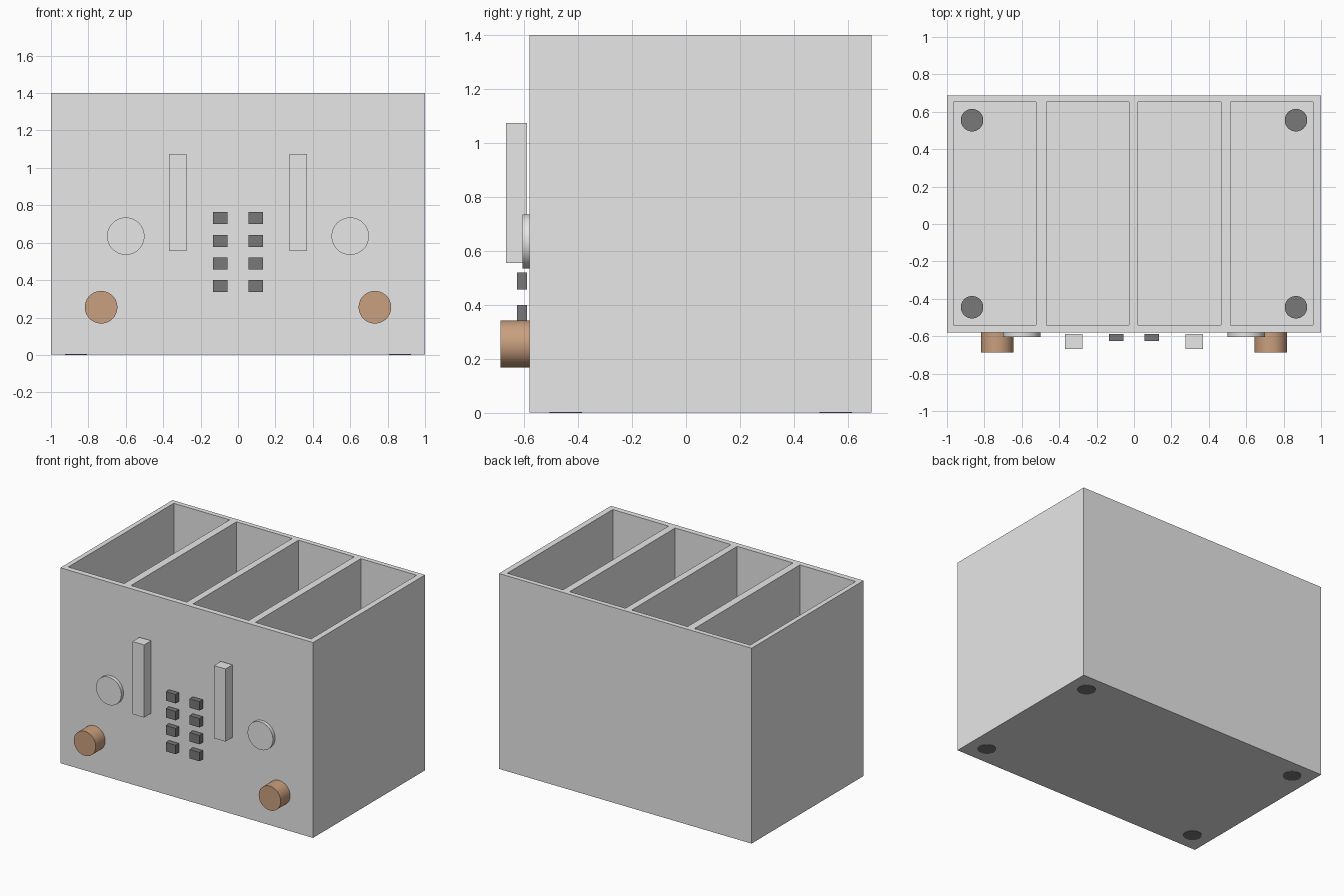
import bpy
import bmesh
import math
from mathutils import Matrix, Vector

cube = bpy.data.objects.get("Cube")
if cube:
    bpy.data.objects.remove(cube, do_unlink=True)


def material(name, rgb):
    m = bpy.data.materials.new(name)
    m.use_nodes = True
    m.diffuse_color = (*rgb, 1)
    m.node_tree.nodes["Principled BSDF"].inputs["Base Color"].default_value = (*rgb, 1)
    return m


GREY = material("light grey", (0.8, 0.8, 0.8))
DARK = material("dark grey", (0.19, 0.19, 0.195))
COPPER = material("copper", (0.59, 0.35, 0.21))


def finish(name, bm, mat):
    mesh = bpy.data.meshes.new(name)
    bm.to_mesh(mesh)
    bm.free()
    mesh.materials.append(mat)
    obj = bpy.data.objects.new(name, mesh)
    bpy.context.collection.objects.link(obj)
    return obj


def boxes(name, bounds, mat):
    """One object made of boxes, each given as (low corner, high corner)."""
    bm = bmesh.new()
    for lo, hi in bounds:
        lo, hi = Vector(lo), Vector(hi)
        bmesh.ops.create_cube(bm, size=1, matrix=Matrix.Translation((lo + hi) / 2)
                              @ Matrix.Diagonal((*(hi - lo), 1)))
    return finish(name, bm, mat)


def cylinder(name, center, radius, depth, mat, facing_front=True):
    bm = bmesh.new()
    turn = Matrix.Rotation(math.pi / 2 if facing_front else 0, 4, 'X')
    bmesh.ops.create_cone(bm, cap_ends=True, segments=48, radius1=radius, radius2=radius,
                          depth=depth, matrix=Matrix.Translation(center) @ turn)
    obj = finish(name, bm, mat)
    bpy.ops.object.select_all(action='DESELECT')
    obj.select_set(True)
    bpy.context.view_layer.objects.active = obj
    bpy.ops.object.shade_smooth_by_angle(angle=math.radians(30))
    return obj


FRONT, BACK, HEIGHT = -0.58, 0.687, 1.4

# Housing with four deep slots
body = boxes("body", [((-1, FRONT, 0.002), (1, BACK, HEIGHT))], GREY)
slots = boxes("slot_cutter", [((x - 0.221, -0.54, 0.035), (x + 0.221, 0.652, HEIGHT + 0.1))
                              for x in (-0.744, -0.248, 0.243, 0.737)], GREY)
slots.hide_render = True
cut = body.modifiers.new("slots", 'BOOLEAN')
cut.operation = 'DIFFERENCE'
cut.solver = 'EXACT'
cut.object = slots
bpy.context.view_layer.objects.active = body
bpy.ops.object.modifier_apply(modifier=cut.name)
bpy.data.objects.remove(slots, do_unlink=True)

for side, s in (("left", 1), ("right", -1)):
    # Lever, dial and knob
    boxes(f"{side}_lever", [((s * 0.322 - 0.046, -0.667, 0.555),
                             (s * 0.322 + 0.046, -0.589, 1.075))], GREY)
    cylinder(f"{side}_dial", (s * 0.6, FRONT - 0.0125, 0.635), 0.1, 0.025, GREY)
    cylinder(f"{side}_knob", (s * 0.732, FRONT - 0.0535, 0.255), 0.087, 0.107, COPPER)
    # Column of four buttons
    for i in range(4):
        x, z = s * 0.0945, 0.368 + 0.121 * i
        boxes(f"{side}_button_{i + 1}", [((x - 0.039, -0.626, z - 0.032),
                                          (x + 0.039, -0.589, z + 0.032))], DARK)
    # Feet, reaching through the slot floors
    for end, y in (("front", -0.445), ("back", 0.555)):
        cylinder(f"{end}_{side}_foot", (s * 0.866, y, 0.03), 0.06, 0.06, DARK, False)
